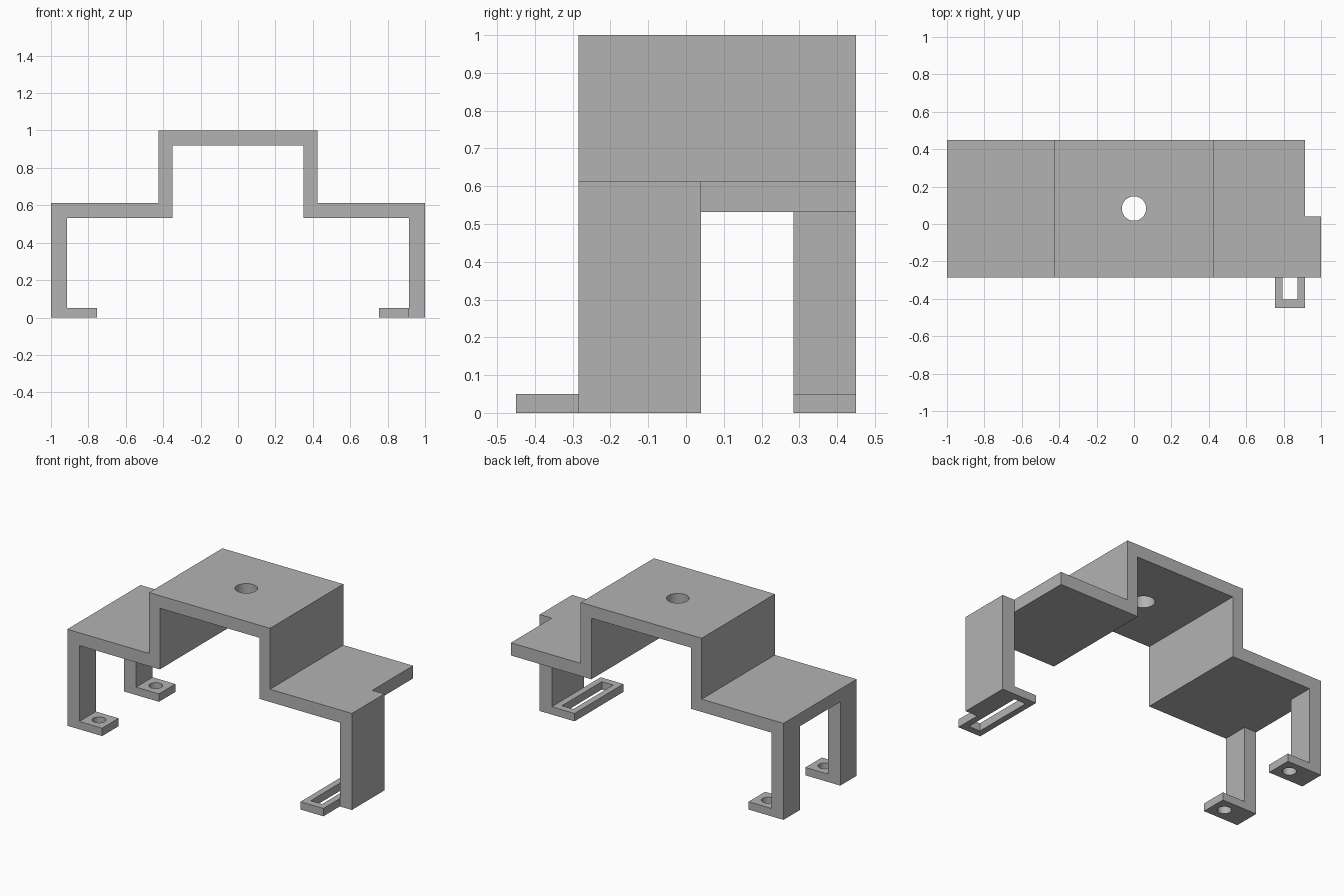
import bpy
import bmesh

cube = bpy.data.objects.get("Cube")
if cube:
    bpy.data.objects.remove(cube, do_unlink=True)

FRONT, BACK = -0.285, 0.45
MID = (FRONT + BACK) / 2
WALL, LEG, NOTCH, TAB = 0.915, 0.165, 0.04, 0.05

grey = bpy.data.materials.new("plain grey")
grey.use_nodes = True
colour = (0.45, 0.45, 0.45, 1)
grey.diffuse_color = colour
grey.node_tree.nodes["Principled BSDF"].inputs["Base Color"].default_value = colour


def prism(name, outline, axis, start, end):
    """Extrude a closed outline along y or z."""
    bm = bmesh.new()
    place = (lambda a, b: (a, start, b)) if axis == "y" else (lambda a, b: (a, b, start))
    face = bm.faces.new([bm.verts.new(place(a, b)) for a, b in outline])
    geom = bmesh.ops.extrude_face_region(bm, geom=[face])["geom"]
    step = (0, end - start, 0) if axis == "y" else (0, 0, end - start)
    moved = [v for v in geom if isinstance(v, bmesh.types.BMVert)]
    bmesh.ops.translate(bm, verts=moved, vec=step)
    bmesh.ops.recalc_face_normals(bm, faces=bm.faces)
    mesh = bpy.data.meshes.new(name)
    bm.to_mesh(mesh)
    bm.free()
    obj = bpy.data.objects.new(name, mesh)
    bpy.context.collection.objects.link(obj)
    mesh.materials.append(grey)
    return obj


def box(name, x0, x1, y0, y1, z0, z1):
    return prism(name, [(x0, y0), (x1, y0), (x1, y1), (x0, y1)], "z", z0, z1)


def drill(x, y, z, radius):
    bpy.ops.mesh.primitive_cylinder_add(vertices=48, radius=radius, depth=0.3, location=(x, y, z))
    return bpy.context.object


def cut(obj, cutter):
    """Subtract the cutter, then discard it."""
    cutter.hide_render = True
    mod = obj.modifiers.new("cut", "BOOLEAN")
    mod.operation, mod.solver, mod.object = "DIFFERENCE", "EXACT", cutter
    bpy.context.view_layer.objects.active = obj
    bpy.ops.object.modifier_apply(modifier=mod.name)
    bpy.data.objects.remove(cutter, do_unlink=True)


def smooth(obj):
    bpy.ops.object.select_all(action="DESELECT")
    obj.select_set(True)
    bpy.context.view_layer.objects.active = obj
    bpy.ops.object.shade_smooth_by_angle()


# Stepped bridge with side walls, mirrored from one half profile
outer = [(1, 0), (1, 0.613), (0.425, 0.613), (0.425, 1)]
inner = [(0.35, 0.92), (0.35, 0.532), (WALL, 0.532), (WALL, 0)]


def flip(points):
    return [(-x, z) for x, z in reversed(points)]


bridge = prism("stepped_bridge", outer + flip(outer) + flip(inner) + inner, "y", FRONT, BACK)

# Opening between the right legs, notch behind the left leg, and top hole
cut(bridge, box("leg_opening", -1.2, -0.8, FRONT + LEG, BACK - LEG, -0.2, 0.532))
cut(bridge, box("corner_notch", WALL, 1.2, NOTCH, BACK + 0.2, -0.2, 0.8))
cut(bridge, drill(0, MID, 0.96, 0.065))
smooth(bridge)

# Drilled feet on the two right legs
for name, y in (("front_foot", FRONT), ("back_foot", BACK - LEG)):
    foot = box(name, -WALL, -0.755, y, y + LEG, 0, TAB)
    cut(foot, drill(-0.835, y + LEG / 2, 0, 0.04))
    smooth(foot)

# Slotted foot on the left leg
slot_foot = box("slotted_foot", 0.755, WALL, -BACK, NOTCH, 0, TAB)
cut(slot_foot, box("slot", 0.795, 0.875, -0.405, -0.005, -0.2, 0.2))
